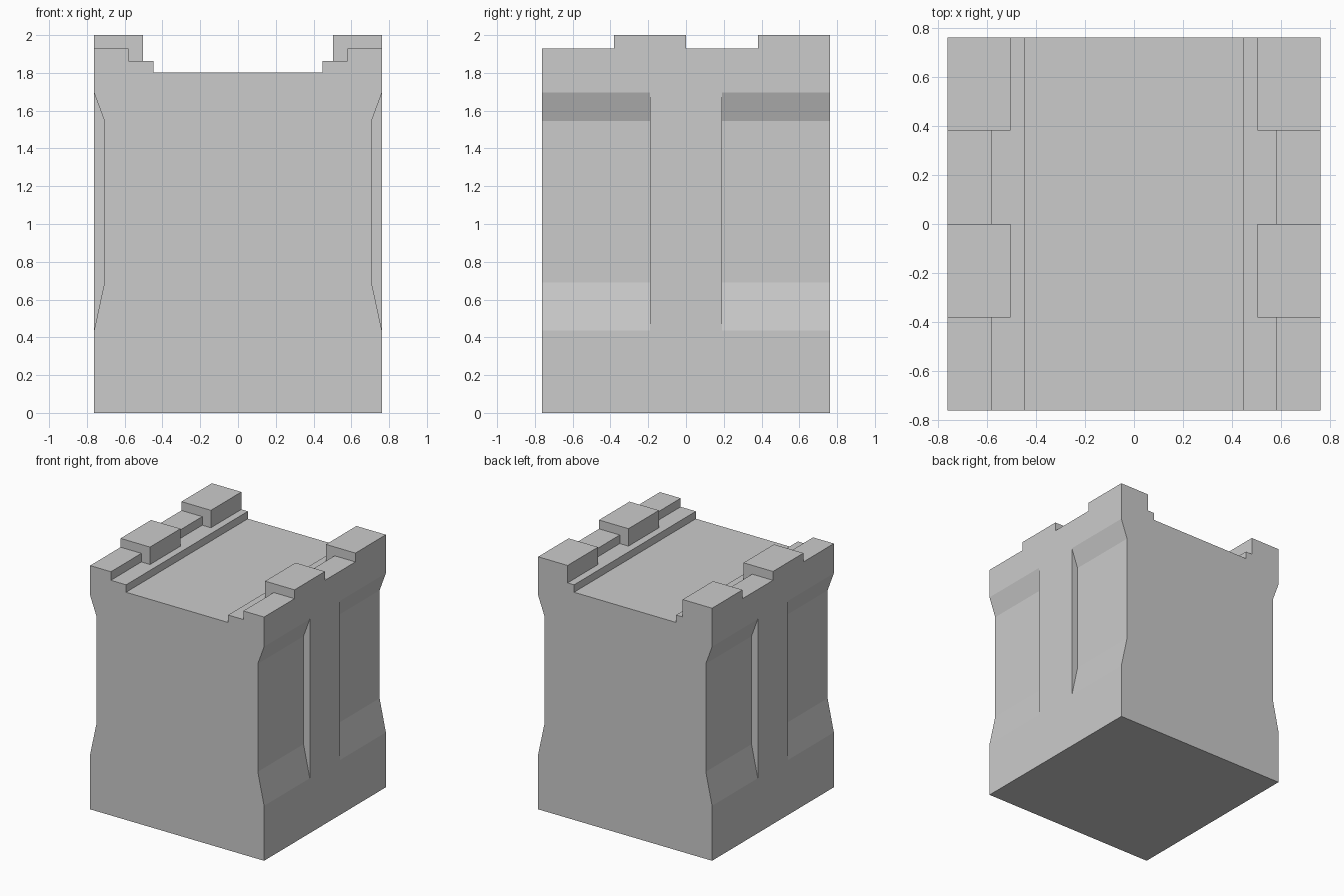
import bpy, bmesh

if "Cube" in bpy.data.objects:
    bpy.data.objects.remove(bpy.data.objects["Cube"])

W = 0.762    # half width and half depth
R = 0.707    # recessed panel face
STEP = 0.447 # inner edge of the ledge
PAR = 0.58   # inner edge of the parapet
MER = 0.504  # inner edge of the merlons


def extrude_profile(name, profile, y0, y1, mirror=False):
    """Extrude an (x, z) outline along y, optionally mirrored across x = 0."""
    bm = bmesh.new()
    base = bm.faces.new([bm.verts.new((x, y0, z)) for x, z in profile])
    ext = bmesh.ops.extrude_face_region(bm, geom=[base], use_keep_orig=True)
    verts = [g for g in ext["geom"] if isinstance(g, bmesh.types.BMVert)]
    bmesh.ops.translate(bm, verts=verts, vec=(0, y1 - y0, 0))
    bmesh.ops.recalc_face_normals(bm, faces=bm.faces[:])
    mesh = bpy.data.meshes.new(name)
    bm.to_mesh(mesh)
    bm.free()
    obj = bpy.data.objects.new(name, mesh)
    bpy.context.collection.objects.link(obj)
    if mirror:
        obj.modifiers.new("mirror", "MIRROR").use_mirror_merge = False
    return obj


# Wall body: waisted sides, stepped ledge and parapet, sunken walkway
panel = [(W, 0.435), (R, 0.69), (R, 1.545), (W, 1.695)]
half = [(W, 0)] + panel + [(W, 1.93), (PAR, 1.93), (PAR, 1.862),
                           (STEP, 1.862), (STEP, 1.803)]
extrude_profile("wall_body", half + [(-x, z) for x, z in reversed(half)], -W, W)

# Central pillars filling the side recesses flush with the wall
extrude_profile("side_pillars", panel, -0.19, 0.19, mirror=True)

# Merlons resting on parapet and ledge
merlon = [(MER, 1.862), (PAR, 1.862), (PAR, 1.93), (W, 1.93), (W, 2), (MER, 2)]
for i, y in enumerate((-W / 2, W / 2)):
    extrude_profile(f"merlons_{i + 1}", merlon, y, y + W / 2, mirror=True)
